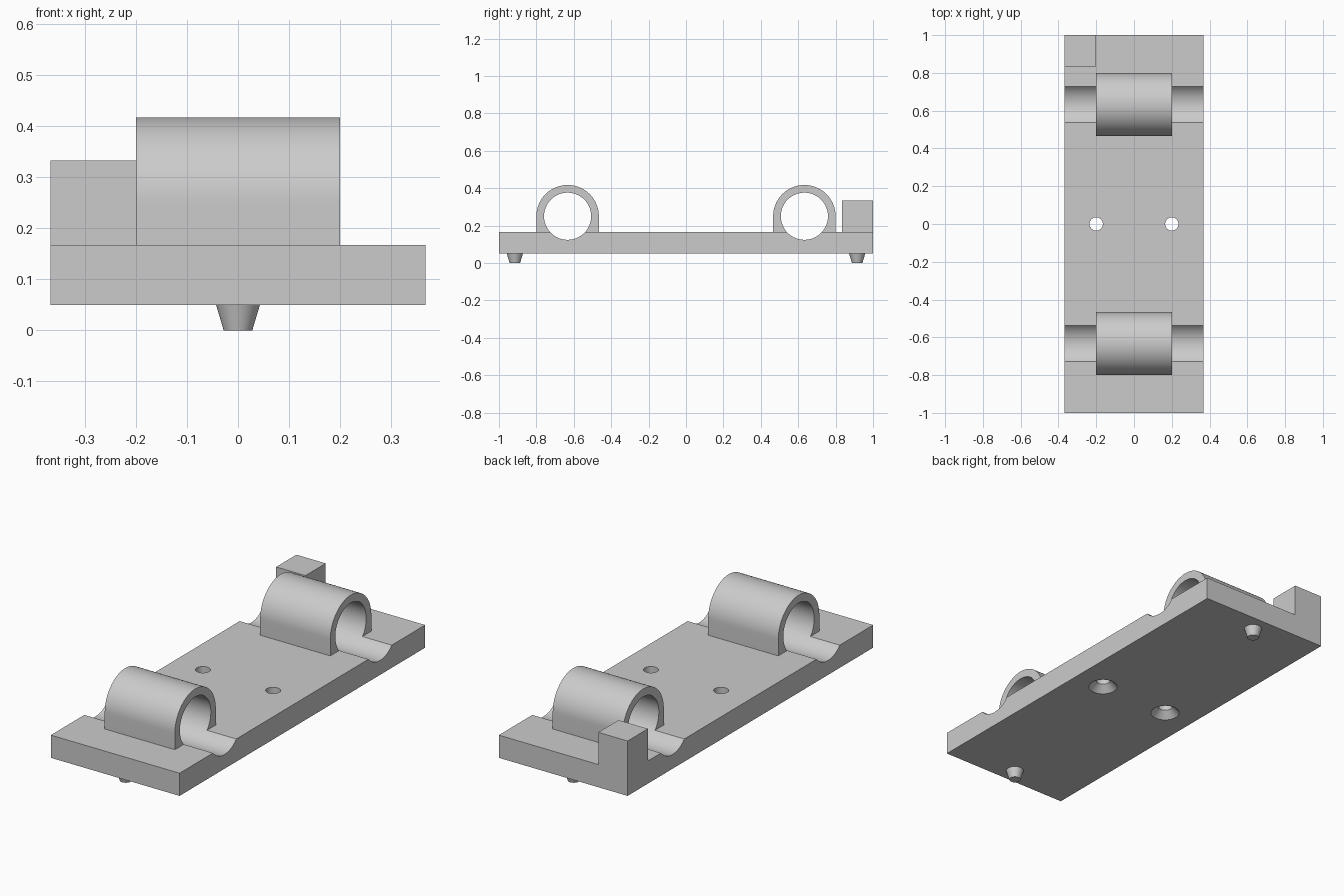
import bpy, bmesh, math
from mathutils import Matrix

default = bpy.data.objects.get("Cube")
if default:
    bpy.data.objects.remove(default)

grey = bpy.data.materials.new("plain grey")
grey.use_nodes = True
colour = (0.6, 0.6, 0.6, 1)
grey.diffuse_color = colour
grey.node_tree.nodes["Principled BSDF"].inputs["Base Color"].default_value = colour

HALF_W, PLATE_Z, PLATE_TOP = 0.367, 0.05, 0.167
TUBE_Y, TUBE_Z, OUTER, BORE = 0.633, 0.25, 0.167, 0.126
HOUSING_HALF = 0.2


def make(name, bm):
    bmesh.ops.recalc_face_normals(bm, faces=bm.faces)
    mesh = bpy.data.meshes.new(name)
    bm.to_mesh(mesh)
    bm.free()
    mesh.materials.append(grey)
    obj = bpy.data.objects.new(name, mesh)
    bpy.context.collection.objects.link(obj)
    return obj


def box(name, low, high):
    bm = bmesh.new()
    bmesh.ops.create_cube(bm, size=1)
    for v in bm.verts:
        v.co = [h if c > 0 else l for c, l, h in zip(v.co, low, high)]
    return make(name, bm)


def cone(name, x, y, z0, z1, r0, r1):
    """Round vertical part with radius r0 at z0 and r1 at z1."""
    bm = bmesh.new()
    bmesh.ops.create_cone(bm, cap_ends=True, segments=48, radius1=r0, radius2=r1,
                          depth=z1 - z0, matrix=Matrix.Translation((x, y, (z0 + z1) / 2)))
    return make(name, bm)


def extrude_x(name, profile, half):
    """Extrude a (y, z) outline along x, from -half to half."""
    bm = bmesh.new()
    face = bm.faces.new([bm.verts.new((-half, y, z)) for y, z in profile])
    new = bmesh.ops.extrude_face_region(bm, geom=[face])["geom"]
    bmesh.ops.translate(bm, vec=(2 * half, 0, 0),
                        verts=[v for v in new if isinstance(v, bmesh.types.BMVert)])
    return make(name, bm)


def arc(y, radius, sweep, steps):
    return [(y + radius * math.cos(sweep * i / steps),
             TUBE_Z + radius * math.sin(sweep * i / steps)) for i in range(steps)]


def combine(target, other, operation):
    mod = target.modifiers.new(operation.lower(), "BOOLEAN")
    mod.operation, mod.solver, mod.object = operation, "EXACT", other
    bpy.context.view_layer.objects.active = target
    bpy.ops.object.modifier_apply(modifier=mod.name)
    bpy.data.objects.remove(other)


# Base plate with a stop block on one back corner
base = box("base_plate", (-HALF_W, -1, PLATE_Z), (HALF_W, 1, PLATE_TOP))
combine(base, box("stop_block", (-HALF_W, 0.835, 0.1), (-0.2, 1, 0.333)), "UNION")

for side in (-1, 1):
    y = side * TUBE_Y
    # Arched housing with straight legs, then the bore through housing and plate
    outline = arc(y, OUTER, math.pi, 48) + [(y - OUTER, TUBE_Z), (y - OUTER, 0.1), (y + OUTER, 0.1)]
    combine(base, extrude_x("bearing_housing", outline, HOUSING_HALF), "UNION")
    combine(base, extrude_x("bore_cutter", arc(y, BORE, 2 * math.pi, 80), 0.5), "DIFFERENCE")
    # Tapered locating pin underneath
    combine(base, cone("locating_pin", 0, side * 0.915, 0, PLATE_Z + 0.01, 0.028, 0.046), "UNION")
    # Screw hole, countersunk from below
    combine(base, cone("hole_cutter", side * 0.2, 0, 0, 0.3, 0.035, 0.035), "DIFFERENCE")
    combine(base, cone("countersink_cutter", side * 0.2, 0, PLATE_Z - 0.01, PLATE_Z + 0.035,
                       0.08, 0.035), "DIFFERENCE")

# Merge leftover flat seams and shade the round surfaces smoothly
bm = bmesh.new()
bm.from_mesh(base.data)
bmesh.ops.remove_doubles(bm, verts=bm.verts, dist=1e-5)
bmesh.ops.dissolve_limit(bm, angle_limit=0.002, verts=bm.verts, edges=bm.edges)
bm.to_mesh(base.data)
bm.free()
bpy.ops.object.select_all(action="DESELECT")
base.select_set(True)
bpy.context.view_layer.objects.active = base
bpy.ops.object.shade_smooth_by_angle(angle=math.radians(20))
